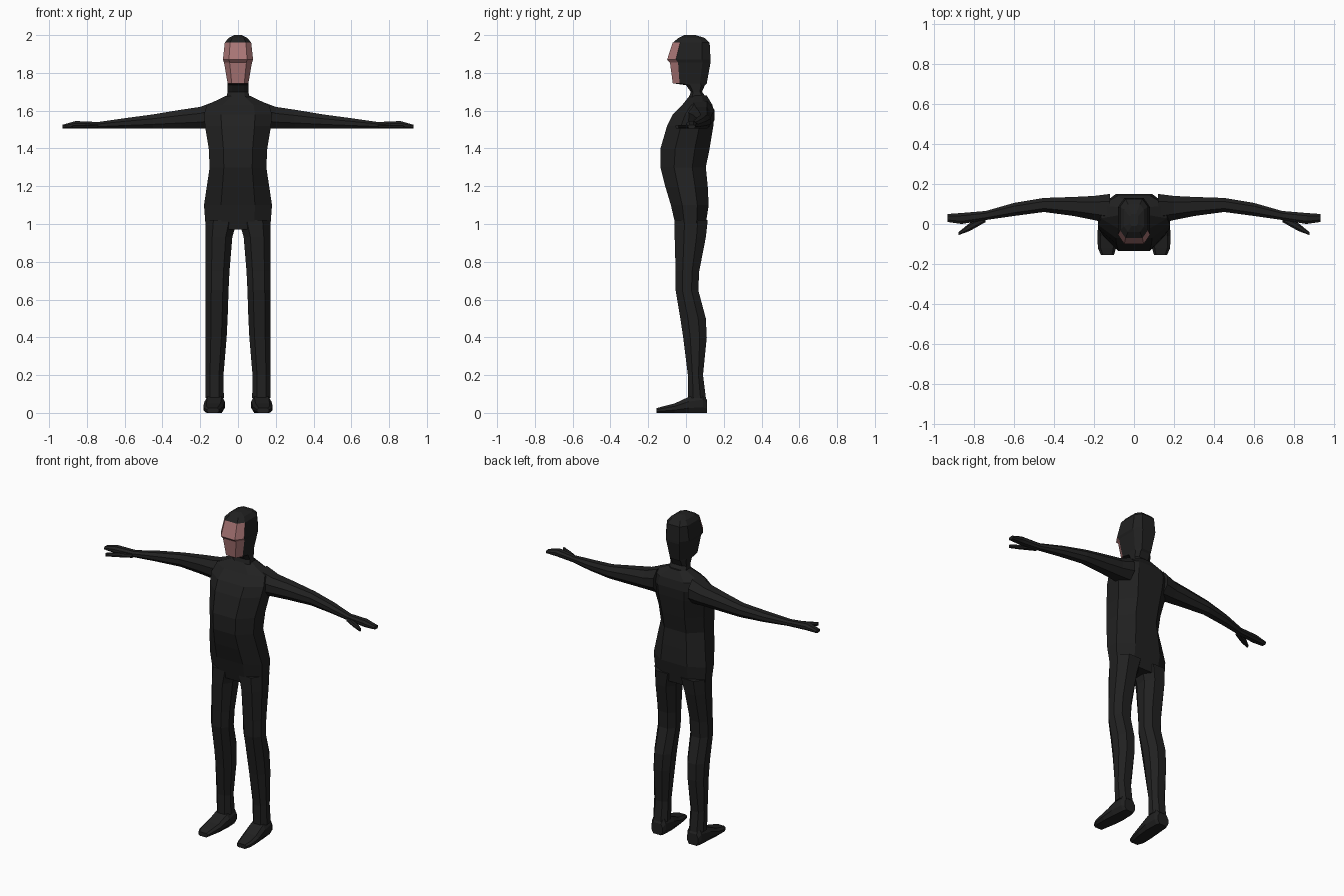
import bpy
import bmesh

if "Cube" in bpy.data.objects:
    bpy.data.objects.remove(bpy.data.objects["Cube"], do_unlink=True)


def make_material(name, red, green, blue):
    color = (red, green, blue, 1)
    material = bpy.data.materials.new(name)
    material.use_nodes = True
    material.diffuse_color = color
    shader = material.node_tree.nodes["Principled BSDF"]
    shader.inputs["Base Color"].default_value = color
    return material


suit = make_material("suit black", .015, .015, .015)
skin = make_material("face skin", .4, .18, .18)


def section(flat, side):
    """Eight-sided outline with flat front and back and chamfered corners."""
    half = [(1, -side), (1, side), (flat, 1), (-flat, 1)]
    return half + [(-across, -along) for across, along in half]


def loft(name, axis, rings, flat=.5, side=.4, mirror=False):
    """Skin rings given as (position, min, max, min, max) along one axis."""
    bm = bmesh.new()
    loops = []
    for position, u_min, u_max, v_min, v_max in rings:
        loop = []
        for across, along in section(flat, side):
            point = [(u_min + u_max + across * (u_max - u_min)) / 2,
                     (v_min + v_max + along * (v_max - v_min)) / 2]
            point.insert("xyz".index(axis), position)
            loop.append(bm.verts.new(point))
        loops.append(loop)
    for lower, upper in zip(loops, loops[1:]):
        for i in range(len(lower)):
            bm.faces.new((lower[i - 1], lower[i], upper[i], upper[i - 1]))
    bm.faces.new(loops[0])
    bm.faces.new(loops[-1])
    bmesh.ops.recalc_face_normals(bm, faces=bm.faces)
    mesh = bpy.data.meshes.new(name)
    bm.to_mesh(mesh)
    bm.free()
    mesh.materials.append(suit)
    part = bpy.data.objects.new(name, mesh)
    bpy.context.collection.objects.link(part)
    if mirror:
        part.modifiers.new("Mirror", "MIRROR").use_axis[0] = True
    return part


def centred(rows):
    """Symmetric rings from rows of height, half width, front and back."""
    return [(height, -width, width, front, back)
            for height, width, front, back in rows]


# Torso, from crotch to neck base
loft("torso", "z", centred([
    (.97, .17, -.05, .1),
    (1.1, .18, -.08, .12),
    (1.2, .165, -.11, .115),
    (1.3, .15, -.135, .105),
    (1.4, .155, -.135, .125),
    (1.52, .175, -.1, .145),
    (1.58, .18, -.07, .15),
    (1.63, .165, -.02, .14),
    (1.68, .06, .02, .11),
]))

# Head and neck, with the chin overhanging the throat
head = loft("head", "z", centred([
    (1.65, .065, .01, .12),
    (1.7, .055, .025, .085),
    (1.735, .055, 0, .1),
    (1.745, .055, -.07, .11),
    (1.855, .074, -.085, .13),
    (1.87, .08, -.1, .13),
    (1.96, .07, -.07, .125),
    (1.985, .05, -.04, .1),
    (2, .02, -.01, .05),
]), flat=.6, side=.6)

# Face opening: forward faces between chin and forehead
head.data.materials.append(skin)
for face in head.data.polygons:
    if face.normal.y < -.2 and 1.75 < face.center.z < 1.96:
        face.material_index = 1

# Arms and mitten hands, tapering above a nearly level underside
underside = 1.505
arm_rows = [
    (.12, 0, .15, 1.65),
    (.2, .02, .14, 1.62),
    (.3, .04, .135, 1.605),
    (.45, .06, .13, 1.58),
    (.6, .04, .105, 1.56),
    (.74, .02, .065, 1.54),
    (.86, 0, .055, 1.545),
    (.93, .01, .05, 1.525),
]
loft("arms", "x", [(reach, front, back, underside, top)
                   for reach, front, back, top in arm_rows], mirror=True)

# Thumbs, angled forward from the wrists
thumb_rows = [(.74, .01, .045), (.82, -.035, .005), (.875, -.055, -.04)]
loft("thumbs", "x", [(reach, front, back, underside, underside + .02)
                     for reach, front, back in thumb_rows], mirror=True)

# Legs, with a nearly straight outer edge
outer = .172
leg_rows = [
    (.08, .075, .01, .105),
    (.2, .077, .01, .09),
    (.4, .06, -.015, .11),
    (.5, .055, -.03, .105),
    (.65, .05, -.055, .065),
    (.75, .045, -.055, .07),
    (.93, .03, -.06, .105),
    (1.02, .005, -.06, .115),
]
loft("legs", "z", [(height, inner, outer, front, back)
                   for height, inner, front, back in leg_rows], mirror=True)

# Feet, flat on the ground from heel to toe
foot_rows = [
    (.11, .085, .16, .07),
    (.09, .075, .17, .1),
    (.015, .07, .178, .085),
    (-.06, .077, .183, .05),
    (-.12, .09, .18, .035),
    (-.155, .1, .165, .025),
]
loft("feet", "y", [(depth, inner, edge, 0, top)
                   for depth, inner, edge, top in foot_rows],
     flat=.7, mirror=True)
